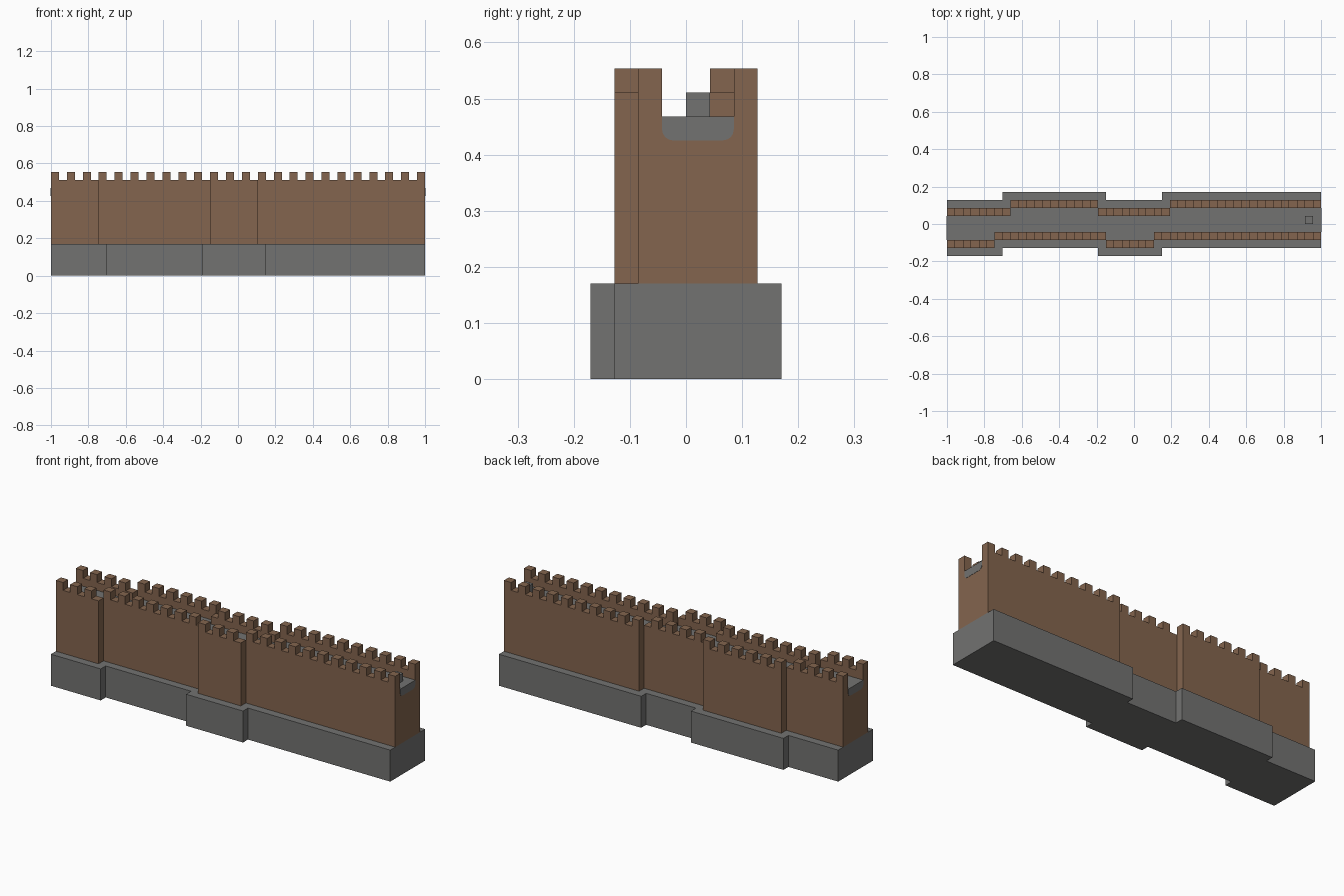
import bpy
import bmesh
import math
from mathutils import Vector

cube = bpy.data.objects.get("Cube")
if cube:
    bpy.data.objects.remove(cube, do_unlink=True)

LENGTH = 47            # wall length in blocks
U = 2 / LENGTH         # size of one block
BASE_TOP, WALK, PARAPET, MERLON = 4, 11, 12, 13


def make_material(name, color):
    mat = bpy.data.materials.new(name)
    mat.use_nodes = True
    mat.diffuse_color = color
    mat.node_tree.nodes["Principled BSDF"].inputs["Base Color"].default_value = color
    return mat


brick = make_material("brown brick", (0.23, 0.13, 0.077, 1))
stone = make_material("grey stone", (0.17, 0.17, 0.165, 1))


def extrude_outline(name, points, direction, mats, top_index=0):
    """Extrude a flat outline, given in blocks, along a direction."""
    bm = bmesh.new()
    face = bm.faces.new([bm.verts.new(p) for p in points])
    result = bmesh.ops.extrude_face_region(bm, geom=[face], use_keep_orig=True)
    moved = [g for g in result["geom"] if isinstance(g, bmesh.types.BMVert)]
    bmesh.ops.translate(bm, verts=moved, vec=Vector(direction))
    bmesh.ops.recalc_face_normals(bm, faces=bm.faces)
    for f in bm.faces:
        if f.normal.z > 0.9:
            f.material_index = top_index
    for v in bm.verts:
        v.co = Vector(((v.co.x - LENGTH / 2) * U, v.co.y * U, v.co.z * U))
    mesh = bpy.data.meshes.new(name)
    bm.to_mesh(mesh)
    bm.free()
    for mat in mats:
        mesh.materials.append(mat)
    obj = bpy.data.objects.new(name, mesh)
    bpy.context.collection.objects.link(obj)
    return obj


def plan(front, back, z):
    """Stepped ground plan from runs of (start, end, y)."""
    line = [(x, y, z) for a, b, y in front for x in (a, b)]
    return line + [(x, y, z) for a, b, y in reversed(back) for x in (b, a)]


def runs(ends, ys):
    return list(zip([0] + ends[:-1], ends, ys))


# Stone footing
footing_front = runs([7, 19, 27, LENGTH], [-4, -3, -4, -3])
footing_back = runs([7, 20, 27, LENGTH], [3, 4, 3, 4])
extrude_outline("footing", plan(footing_front, footing_back, 0),
                (0, 0, BASE_TOP), [stone])

# Brick wall with a stone walkway on top
wall_front = runs([6, 20, 26, LENGTH], [-3, -2, -3, -2])
wall_back = runs([8, 19, 28, LENGTH], [2, 3, 2, 3])
extrude_outline("wall", plan(wall_front, wall_back, BASE_TOP),
                (0, 0, WALK - BASE_TOP), [brick, stone], top_index=1)


# Crenellated parapets, with a merlon on every second block
def parapet(name, start, end, y, inward):
    outline = [(start, y, WALK)]
    for x in range(start, end):
        z = MERLON if x % 2 == 0 else PARAPET
        outline += [(x, y, z), (x + 1, y, z)]
    outline.append((end, y, WALK))
    extrude_outline(name, outline, (0, inward, 0), [brick])


for side, wall_runs, inward in (("front", wall_front, 1), ("back", wall_back, -1)):
    for i, (a, b, y) in enumerate(wall_runs):
        parapet(f"{side}_parapet_{i + 1}", a, b, y, inward)


# Rounded stone walkway ends, set on the end faces of the wall
def walkway_end(name, x, y0, y1, outward):
    r = 0.45
    points = [(x, y0, WALK)]
    for cy, first in ((y0 + r, 180), (y1 - r, 270)):
        for step in range(5):
            a = math.radians(first + step * 22.5)
            points.append((x, cy + r * math.cos(a), WALK - 1 + r + r * math.sin(a)))
    points.append((x, y1, WALK))
    extrude_outline(name, points, (outward * 0.03, 0, 0), [stone])


walkway_end("left_walkway_end", LENGTH, -1, 2, 1)
walkway_end("right_walkway_end", 0, -2, 1, -1)

# Loose stone block on the walkway
extrude_outline("walkway_block",
                [(45, 0, WALK), (46, 0, WALK), (46, 1, WALK), (45, 1, WALK)],
                (0, 0, 1), [stone])
